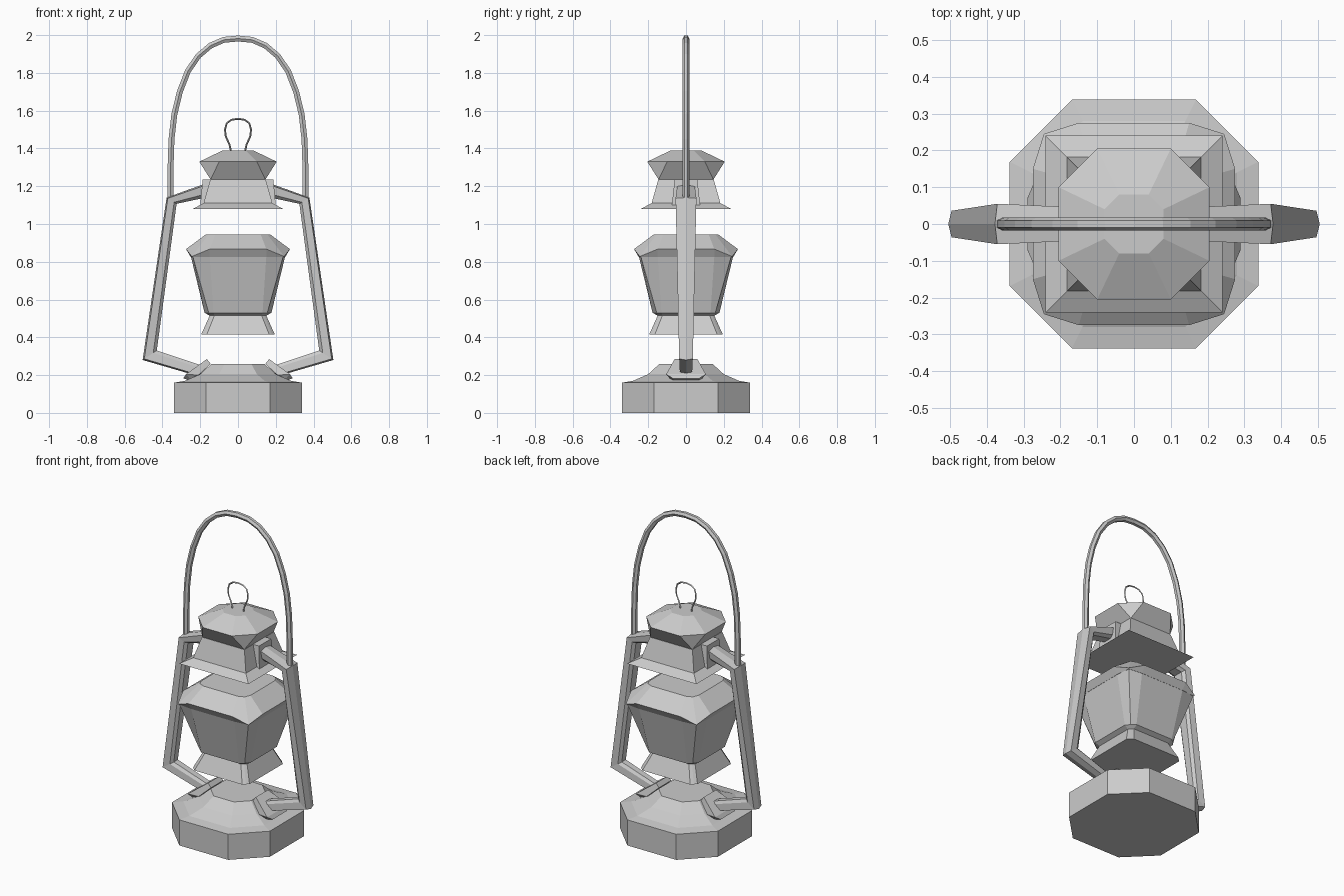
import bpy, bmesh
from mathutils import Vector

if "Cube" in bpy.data.objects:
    bpy.data.objects.remove(bpy.data.objects["Cube"], do_unlink=True)

GREY = (0.6, 0.6, 0.6, 1)
metal = bpy.data.materials.new("plain_grey")
metal.use_nodes = True
metal.diffuse_color = GREY
metal.node_tree.nodes["Principled BSDF"].inputs["Base Color"].default_value = GREY


def add_mesh(name, bm):
    bmesh.ops.recalc_face_normals(bm, faces=bm.faces)
    mesh = bpy.data.meshes.new(name)
    bm.to_mesh(mesh)
    bm.free()
    mesh.materials.append(metal)
    obj = bpy.data.objects.new(name, mesh)
    bpy.context.collection.objects.link(obj)
    return obj


def loft(name, rings):
    """Join closed rings of equal length and cap both ends."""
    bm = bmesh.new()
    loops = [[bm.verts.new(p) for p in ring] for ring in rings]
    n = len(loops[0])
    for low, high in zip(loops, loops[1:]):
        for i in range(n):
            j = (i + 1) % n
            bm.faces.new((low[i], low[j], high[j], high[i]))
    bm.faces.new(loops[0])
    bm.faces.new(loops[-1])
    return add_mesh(name, bm)


def hull(name, points):
    bm = bmesh.new()
    for p in points:
        bm.verts.new(p)
    bmesh.ops.convex_hull(bm, input=bm.verts[:])
    bmesh.ops.dissolve_limit(bm, angle_limit=0.01, verts=bm.verts[:], edges=bm.edges[:])
    return add_mesh(name, bm)


def turn(quarter):
    """Repeat a quarter outline around the vertical axis."""
    ring = []
    for c, s in ((1, 0), (0, 1), (-1, 0), (0, -1)):
        ring += [(x * c - y * s, x * s + y * c, z) for x, y, z in quarter]
    return ring


def octagon(a, z, b=None):
    b = a / 2 if b is None else b
    return turn([(a, b, z), (b, a, z)])


def square(a, z):
    return turn([(a, a, z)])


def soft_square(a, b, c, z, zc=None):
    return turn([(a, b, z), (c, c, z if zc is None else zc), (b, a, z)])


def tube(name, half, radius, sides_extra):
    path = [(-x, z) for x, z in half] + [(x, z) for x, z in half[-2::-1]]
    curve = bpy.data.curves.new(name, "CURVE")
    curve.dimensions = "3D"
    curve.bevel_depth = radius
    curve.bevel_resolution = sides_extra
    curve.use_fill_caps = True
    spline = curve.splines.new("POLY")
    spline.points.add(len(path) - 1)
    spline.use_smooth = False
    for point, (x, z) in zip(spline.points, path):
        point.co = (x, 0, z, 1)
    temp = bpy.data.objects.new(name + "_path", curve)
    bpy.context.collection.objects.link(temp)
    graph = bpy.context.evaluated_depsgraph_get()
    mesh = bpy.data.meshes.new_from_object(temp.evaluated_get(graph))
    bpy.data.objects.remove(temp, do_unlink=True)
    bm = bmesh.new()
    bm.from_mesh(mesh)
    bpy.data.meshes.remove(mesh)
    for face in bm.faces:
        face.smooth = False
        face.material_index = 0
    return add_mesh(name, bm)


# Fuel tank with its stepped shoulder
loft("base", [octagon(0.338, 0), octagon(0.338, 0.16)])
loft("base_shoulder", [octagon(0.338, 0.16), octagon(0.28, 0.17),
                       octagon(0.2, 0.205), octagon(0.14, 0.26)])

# Globe with flared foot, and the collar above it
loft("globe", [soft_square(0.195, 0.165, 0.18, 0.415),
               soft_square(0.15, 0.125, 0.14, 0.515),
               soft_square(0.177, 0.13, 0.155, 0.53),
               soft_square(0.25, 0.15, 0.24, 0.83)])
loft("globe_collar", [soft_square(0.25, 0.15, 0.24, 0.825),
                      soft_square(0.275, 0.15, 0.245, 0.867, 0.828),
                      soft_square(0.17, 0.12, 0.155, 0.945)])

# Chimney with square brim, and the faceted cap
loft("chimney", [square(0.24, 1.08), square(0.182, 1.11), square(0.147, 1.235)])
hull("chimney_cap", square(0.145, 1.235) + octagon(0.205, 1.33, 0.1) + octagon(0.08, 1.39))

# Side frames: outer corner, inner corner and half width at each bend
BENDS = [((0.23, 0.20), (0.19, 0.25), 0.032),
         ((0.505, 0.28), (0.43, 0.33), 0.036),
         ((0.378, 1.14), (0.325, 1.107), 0.055),
         ((0.17, 1.215), (0.17, 1.14), 0.046)]
SECTION = [(0, 0), (0.12, 1), (0.75, 0.9), (1, 0.55),
           (1, -0.55), (0.75, -0.9), (0.12, -1)]
for side, s in (("left", 1), ("right", -1)):
    rings = []
    for outer, inner, width in BENDS:
        ring = []
        for t, w in SECTION:
            x, z = Vector(outer).lerp(Vector(inner), t)
            ring.append((s * x, w * width, z))
        rings.append(ring)
    loft(side + "_frame", rings)

    # Mounting plates at the chimney and on the tank
    hull(side + "_upper_bracket",
         [(s * x, y * k, z) for k in (1, -1) for x, y, z in
          ((0.14, 0.06, 1.235), (0.187, 0.06, 1.235),
           (0.14, 0.075, 1.1), (0.2, 0.075, 1.1))])
    hull(side + "_lower_bracket",
         [(s * x, y * k, z) for k in (1, -1) for x, y, z in
          ((0.145, 0.06, 0.26), (0.165, 0.06, 0.285), (0.21, 0.09, 0.2),
           (0.275, 0.105, 0.205), (0.24, 0.07, 0.165), (0.29, 0.07, 0.183))])

# Carrying handle and the small lifting ring
tube("handle", [(0.358, 1.13), (0.357, 1.3), (0.352, 1.45), (0.337, 1.58),
                (0.308, 1.7), (0.265, 1.81), (0.21, 1.89), (0.145, 1.945),
                (0.075, 1.975), (0, 1.982)], 0.018, 1)
tube("lifting_ring", [(0.036, 1.38), (0.045, 1.42), (0.065, 1.465), (0.069, 1.5),
                      (0.06, 1.533), (0.035, 1.552), (0, 1.557)], 0.005, 0)
